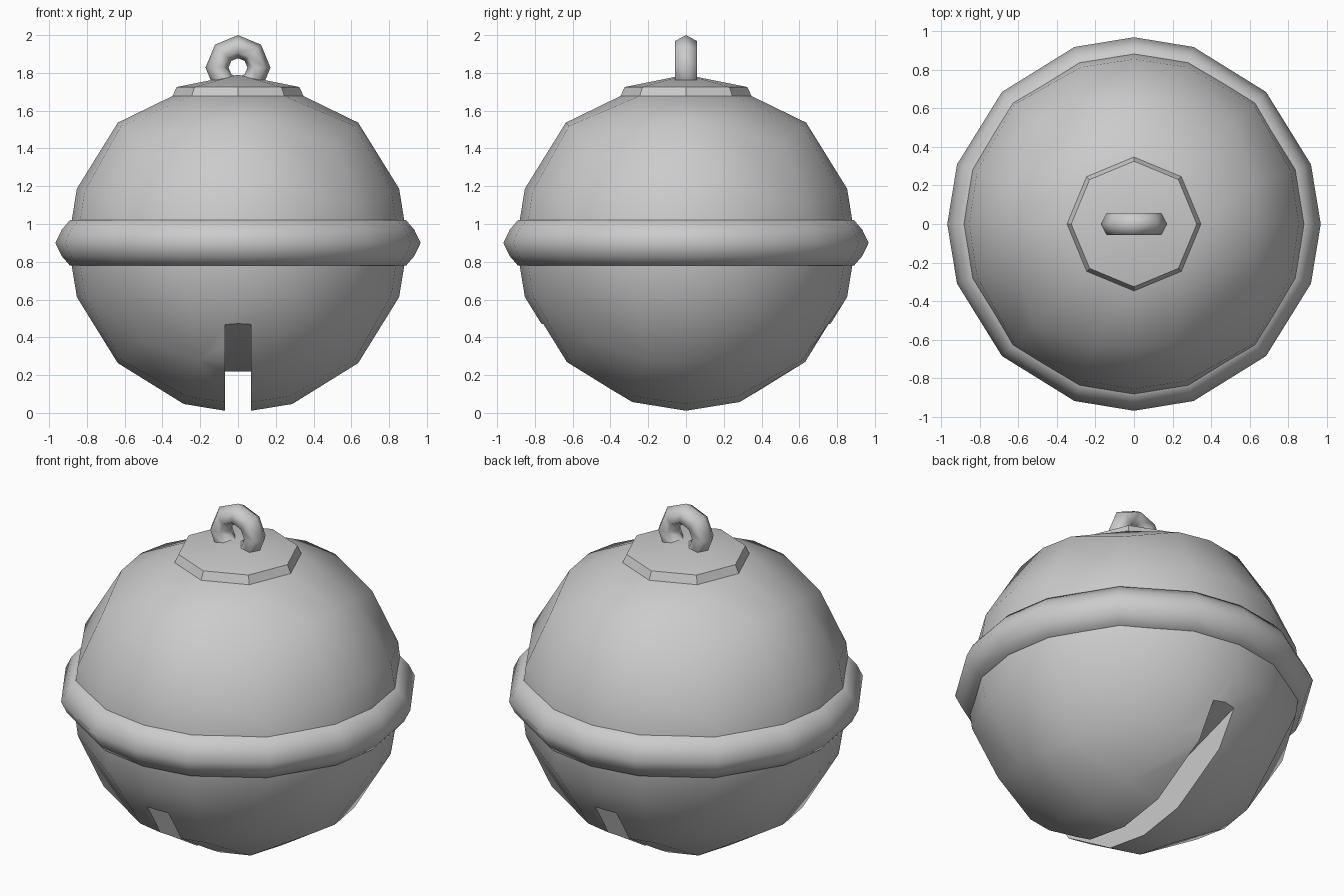
import bpy, bmesh, math

if "Cube" in bpy.data.objects:
    bpy.data.objects.remove(bpy.data.objects["Cube"])

A = math.radians(18.6)          # uneven ring spacing of a rounded cube
RING16 = [q * math.pi / 2 + a for q in range(4) for a in (0, A, math.pi / 4, math.pi / 2 - A)]
RING8 = [i * math.pi / 4 for i in range(8)]


def add_object(name, bm):
    bmesh.ops.recalc_face_normals(bm, faces=bm.faces)
    mesh = bpy.data.meshes.new(name)
    bm.to_mesh(mesh)
    bm.free()
    obj = bpy.data.objects.new(name, mesh)
    bpy.context.collection.objects.link(obj)
    return obj


def smooth(obj, degrees):
    bpy.ops.object.select_all(action='DESELECT')
    obj.select_set(True)
    bpy.context.view_layer.objects.active = obj
    bpy.ops.object.shade_smooth_by_angle(angle=math.radians(degrees))


def rings(bm, profile, angles):
    return [[bm.verts.new((r * math.cos(a), r * math.sin(a), z)) for a in angles] for r, z in profile]


def bridge(bm, a, b):
    n = len(a)
    for i in range(n):
        j = (i + 1) % n
        bm.faces.new((a[i], a[j], b[j], b[i]))


# Spherical body: gridded cube pushed out to a sphere
bm = bmesh.new()
bmesh.ops.create_cube(bm, size=2)
bmesh.ops.subdivide_edges(bm, edges=bm.edges[:], cuts=3, use_grid_fill=True)
s = math.tan(A)
for v in bm.verts:
    v.co = [math.copysign(s, c) if 0.3 < abs(c) < 0.7 else c for c in v.co]
    v.co = v.co.normalized() * 0.9
    v.co.z += 0.9
# Round off the ring around the top pole to seat the cap
pole = max(bm.verts, key=lambda v: v.co.z)
seat = {v for f in pole.link_faces for v in f.verts} - {pole}
for v in seat:
    a = round(math.atan2(v.co.y, v.co.x) / (math.pi / 4)) * math.pi / 4
    v.co = (0.342 * math.cos(a), 0.342 * math.sin(a), 1.68)
pole.co.z = 1.69
body = add_object("bell_body", bm)

# Slot cutter: narrow, pointed at both ends, floor rising outward
bm = bmesh.new()
w, y1, y2 = 0.07, 0.755, 0.787
outline = [(0, -y2), (w, -y1), (w, 0), (w, y1), (0, y2), (-w, y1), (-w, 0), (-w, -y1)]
low = [bm.verts.new((x, y, -0.1)) for x, y in outline]
top = [bm.verts.new((x, y, 0.22 + 0.33 * abs(y))) for x, y in outline]
bridge(bm, low, top)
bm.faces.new(low)
for f in ((0, 1, 7), (1, 2, 6, 7), (2, 3, 5, 6), (3, 4, 5)):
    bm.faces.new([top[i] for i in f])
cutter = add_object("slot_cutter", bm)
cutter.hide_render = True

mod = body.modifiers.new("slot", 'BOOLEAN')
mod.operation = 'DIFFERENCE'
mod.solver = 'EXACT'
mod.object = cutter
bpy.context.view_layer.objects.active = body
bpy.ops.object.modifier_apply(modifier=mod.name)
bpy.data.objects.remove(cutter)
smooth(body, 40)

# Raised band around the middle
bm = bmesh.new()
loops = rings(bm, [(0.86, 1.02), (0.89, 1.02), (0.933, 0.97), (0.967, 0.9),
                   (0.933, 0.83), (0.89, 0.78), (0.86, 0.78)], RING16)
for i in range(len(loops)):
    bridge(bm, loops[i], loops[(i + 1) % len(loops)])
smooth(add_object("middle_band", bm), 55)

# Eight-sided cap
bm = bmesh.new()
base, rim = rings(bm, [(0.348, 1.675), (0.325, 1.725)], RING8)
bridge(bm, base, rim)
bm.faces.new(base)
tip = bm.verts.new((0, 0, 1.79))
for i in range(8):
    bm.faces.new((rim[i], rim[(i + 1) % 8], tip))
smooth(add_object("top_cap", bm), 30)

# Hanging loop
bpy.ops.mesh.primitive_torus_add(major_segments=8, minor_segments=6, major_radius=0.111,
                                 minor_radius=0.061, location=(0, 0, 1.828),
                                 rotation=(math.pi / 2, 0, 0))
loop = bpy.context.object
loop.name = "hanging_loop"
loop.scale.z = 1.08
smooth(loop, 65)
